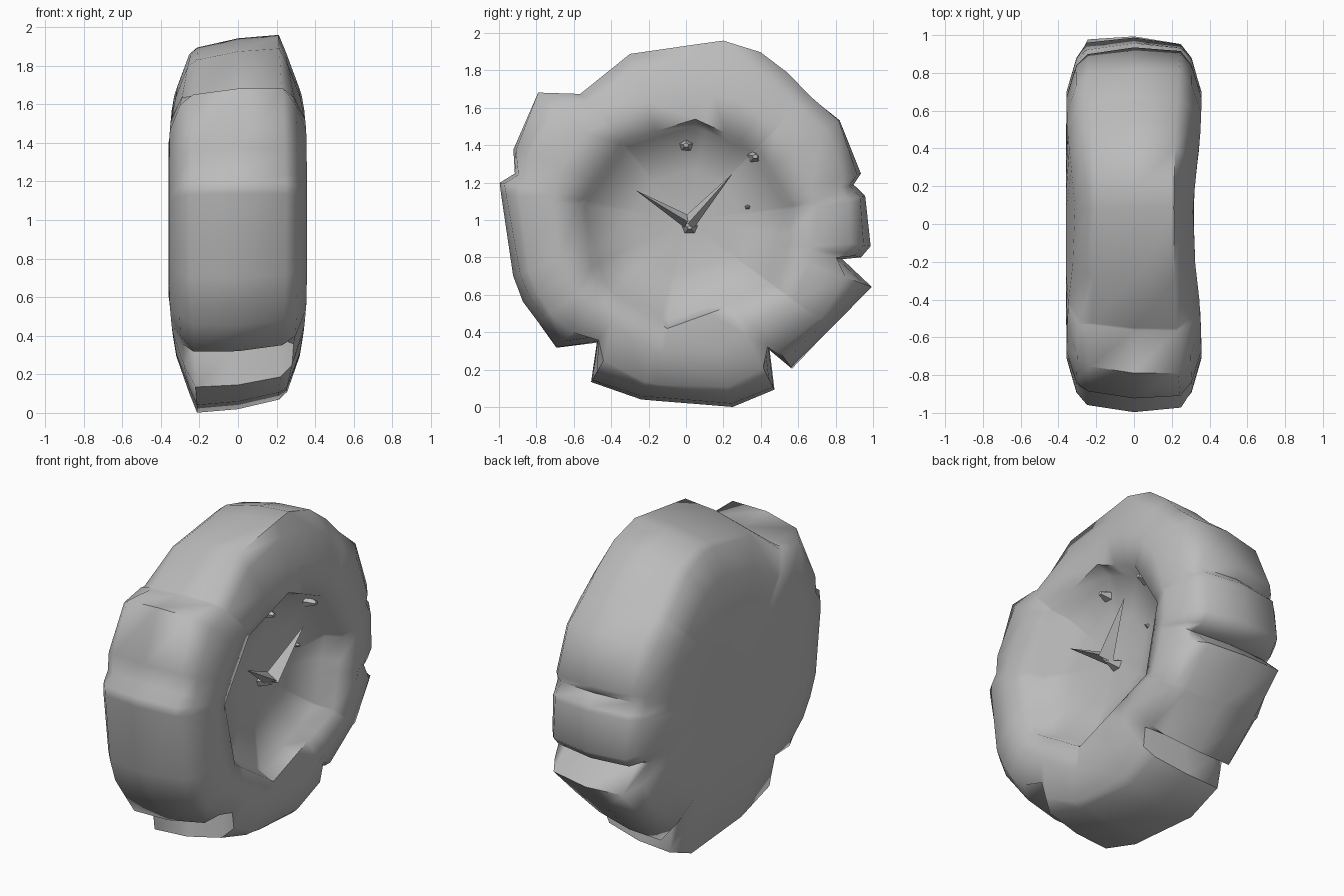
import bpy, bmesh, math
from mathutils import Vector

cube = bpy.data.objects.get("Cube")
if cube:
    bpy.data.objects.remove(cube)

mat = bpy.data.materials.new("stone_grey")
mat.use_nodes = True
GREY = (0.5, 0.5, 0.5, 1)
mat.diffuse_color = GREY
mat.node_tree.nodes["Principled BSDF"].inputs["Base Color"].default_value = GREY

CZ = 1.0  # height of the disc centre

# Notched outer silhouette as (y, z)
OUTLINE = [(.2, 1.96), (.4, 1.9), (.55, 1.79), (.67, 1.67), (.83, 1.54), (.94, 1.25),
           (.9, 1.19), (.96, 1.13), (.99, .86), (.94, .8), (.84, .79), (1, .64),
           (.79, .42), (.57, .2), (.45, .3), (.475, .09), (.25, 0), (-.24, .04),
           (-.51, .13), (-.48, .34), (-.7, .31), (-.88, .56), (-.93, .7), (-1, 1.2),
           (-.92, 1.25), (-.93, 1.38), (-.8, 1.69), (-.57, 1.68), (-.3, 1.89)]
# Rim of the recessed dial
DIAL = [(.05, 1.54), (.38, 1.39), (.58, 1.06), (.48, .63), (-.1, .42),
        (-.48, .67), (-.58, 1.08), (-.34, 1.42)]


def finish(name, bm, angle):
    bmesh.ops.recalc_face_normals(bm, faces=bm.faces)
    mesh = bpy.data.meshes.new(name)
    bm.to_mesh(mesh)
    bm.free()
    mesh.materials.append(mat)
    ob = bpy.data.objects.new(name, mesh)
    bpy.context.collection.objects.link(ob)
    bpy.ops.object.select_all(action='DESELECT')
    ob.select_set(True)
    bpy.context.view_layer.objects.active = ob
    bpy.ops.object.shade_smooth_by_angle(angle=math.radians(angle))


def ray_radius(d, poly):
    """Distance from the centre to a polygon along direction d."""
    for i, (y, z) in enumerate(poly):
        a = Vector((y, z - CZ))
        n = poly[(i + 1) % len(poly)]
        e = Vector((n[0], n[1] - CZ)) - a
        den = d.x * e.y - d.y * e.x
        if abs(den) < 1e-9:
            continue
        r = (a.x * e.y - a.y * e.x) / den
        s = (a.x * d.y - a.y * d.x) / den
        if r > 0 and -1e-4 <= s <= 1.0001:
            return r
    return .5


# Spokes through every corner of both outlines
dirs = [Vector((y, z - CZ)).normalized() for y, z in OUTLINE + DIAL]
dirs.sort(key=lambda d: -math.atan2(d.y, d.x))
n = len(dirs)
rad = [ray_radius(d, OUTLINE) for d in dirs]
soft = [(rad[i - 1] + rad[i] + rad[(i + 1) % n]) / 3 for i in range(n)]
inner = [ray_radius(d, DIAL) for d in dirs]


def rim(side):
    """Rim edge: slanted at top and bottom, narrower there too."""
    return [(r * (.965 + side * .035 * d.y), side * (.25 - .04 * d.y ** 2))
            for r, d in zip(rad, dirs)]


def shoulder(side):
    return [(.5 * s + .4 * r, side * (.305 - .06 * d.y ** 6))
            for s, r, d in zip(soft, rad, dirs)]


def flank(side):
    return [(.72 * s, side * (.357 - .045 * d.y ** 6)) for s, d in zip(soft, dirs)]


# Disc body: rings from the flat back, over the crowned rim, into the dial
rings = [
    [(.4, -.36)] * n,
    flank(-1), shoulder(-1), rim(-1),
    [(r * (1 - .02 * abs(d.y)), 0) for r, d in zip(rad, dirs)],
    rim(1), shoulder(1), flank(1),
    [(r, .315) for r in inner],
    [(.93 * r, .22) for r in inner],
    [(.5 * r, .16) for r in inner],
]
bm = bmesh.new()
loops = [[bm.verts.new((x, d.x * r, CZ + d.y * r)) for d, (r, x) in zip(dirs, ring)]
         for ring in rings]
for a, b in zip(loops, loops[1:]):
    for i in range(n):
        j = (i + 1) % n
        bm.faces.new((a[i], a[j], b[j], b[i]))
for loop, x in ((loops[0], -.36), (loops[-1], .14)):
    c = bm.verts.new((x, 0, CZ))
    for i in range(n):
        bm.faces.new((loop[i], loop[(i + 1) % n], c))
finish("disc_body", bm, 65)


def spike(name, base, tip, thick):
    """Tapered three-sided sliver standing off the dial."""
    base, tip = Vector(base), Vector(tip)
    side = (tip - base).cross(Vector((1, 0, 0))).normalized() * thick
    bm = bmesh.new()
    foot = [bm.verts.new(base + o) for o in (side, -side, Vector((thick * 2, 0, 0)))]
    top = bm.verts.new(tip)
    bm.faces.new(foot)
    for i in range(3):
        bm.faces.new((foot[i], foot[(i + 1) % 3], top))
    finish(name, bm, 30)


spike("long_hand", (.19, .01, .98), (.28, .25, 1.25), .04)
spike("short_hand", (.19, .01, .99), (.25, -.27, 1.16), .035)


def stud(name, y, z, x, size):
    bm = bmesh.new()
    bmesh.ops.create_cone(bm, cap_ends=True, segments=5, radius1=size, radius2=size * .3,
                          depth=size * 1.6)
    for v in bm.verts:
        v.co = Vector((x + v.co.z, y + v.co.x, z + v.co.y * .8))
    finish(name, bm, 30)


stud("hand_pivot", .02, .96, .18, .045)
stud("upper_mark", 0, 1.4, .21, .05)
stud("side_mark", .33, 1.07, .18, .02)
stud("corner_mark", .37, 1.34, .24, .05)
